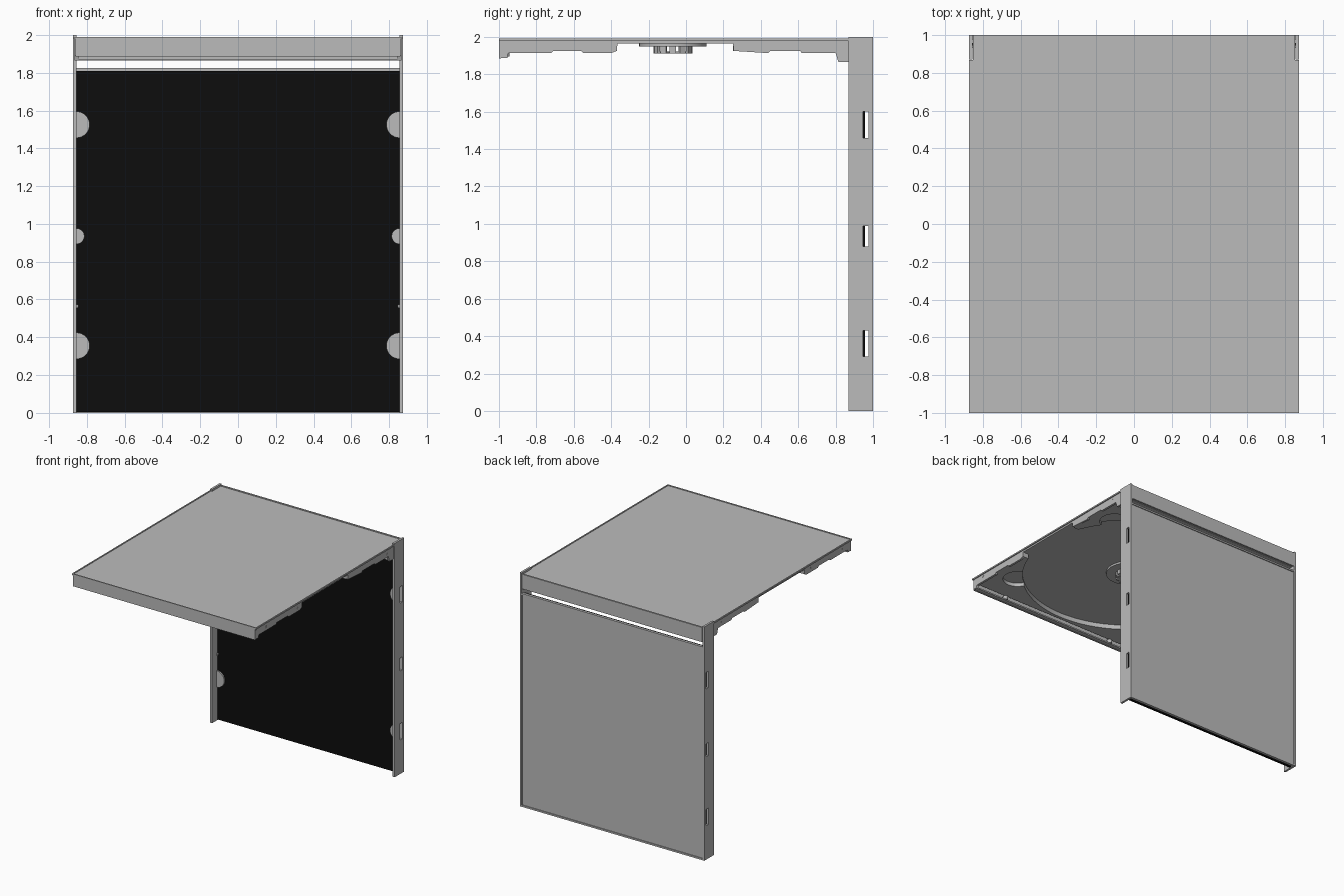
import bpy, bmesh, math
from mathutils import Matrix

if "Cube" in bpy.data.objects:
    bpy.data.objects.remove(bpy.data.objects["Cube"])


def material(name, value):
    m = bpy.data.materials.new(name)
    m.use_nodes = True
    col = (value, value, value, 1)
    m.diffuse_color = col
    m.node_tree.nodes["Principled BSDF"].inputs["Base Color"].default_value = col
    return m


GREY = material("light grey plastic", 0.5)
BLACK = material("black card", 0.004)


def make(name, bm, mat=GREY):
    bmesh.ops.recalc_face_normals(bm, faces=bm.faces[:])
    me = bpy.data.meshes.new(name)
    bm.to_mesh(me)
    bm.free()
    me.materials.append(mat)
    ob = bpy.data.objects.new(name, me)
    bpy.context.collection.objects.link(ob)
    return ob


def add_box(bm, x0, x1, y0, y1, z0, z1):
    mat = Matrix.Translation(((x0 + x1) / 2, (y0 + y1) / 2, (z0 + z1) / 2))
    mat = mat @ Matrix.Diagonal((x1 - x0, y1 - y0, z1 - z0, 1))
    bmesh.ops.create_cube(bm, size=1, matrix=mat)


def add_cyl(bm, center, r, depth, axis="Z", seg=32):
    rot = {"X": Matrix.Rotation(math.pi / 2, 4, "Y"),
           "Y": Matrix.Rotation(math.pi / 2, 4, "X"), "Z": Matrix()}[axis]
    bmesh.ops.create_cone(bm, cap_ends=True, segments=seg, radius1=r, radius2=r,
                          depth=depth, matrix=Matrix.Translation(center) @ rot)


def box(name, *dims, mat=GREY):
    bm = bmesh.new()
    add_box(bm, *dims)
    return make(name, bm, mat)


def extrude_x(name, profile, x0, x1):
    bm = bmesh.new()
    face = bm.faces.new([bm.verts.new((x0, y, z)) for y, z in profile])
    new = bmesh.ops.extrude_face_region(bm, geom=[face])["geom"]
    bmesh.ops.translate(bm, vec=(x1 - x0, 0, 0),
                        verts=[v for v in new if isinstance(v, bmesh.types.BMVert)])
    return make(name, bm)


def smooth(ob):
    bpy.ops.object.select_all(action="DESELECT")
    ob.select_set(True)
    bpy.context.view_layer.objects.active = ob
    bpy.ops.object.shade_smooth_by_angle(angle=math.radians(30))


def cut(ob, *cutters):
    bpy.context.view_layer.objects.active = ob
    for c in cutters:
        mod = ob.modifiers.new("cut", "BOOLEAN")
        mod.operation = "DIFFERENCE"
        mod.solver = "EXACT"
        mod.object = c
        bpy.ops.object.modifier_apply(modifier=mod.name)
    for c in cutters:
        bpy.data.objects.remove(c)


W = 0.873          # half width of the case
IN = 0.855         # inner half width
DISC_Y = -0.07     # disc centre

# --- Lid, standing at the back ---
box("lid_panel", -IN, IN, 0.977, 0.992, 0, 1.825)
box("lid_bottom_rim", -IN, IN, 0.977, 1, 0, 0.014)
box("lid_top_rim", -IN, IN, 0.977, 1, 1.811, 1.825)
box("booklet", -IN, IN, 0.945, 0.958, 0.004, 1.81, mat=BLACK)

for side, tag in ((1, "left"), (-1, "right")):
    xs = sorted((side * IN, side * W))
    wall = box("lid_wall_" + tag, *xs, 0.87, 1, 0, 2)
    bm = bmesh.new()
    for z, h in ((0.36, 0.07), (0.935, 0.055), (1.53, 0.07)):
        add_box(bm, side * W - 0.1, side * W + 0.1, 0.945, 0.976, z - h, z + h)
    cut(wall, make("slot_cutter", bm))

    # half-round tabs holding the booklet
    for z, r in ((0.355, 0.07), (0.935, 0.042), (1.525, 0.07), (0.565, 0.01)):
        bm = bmesh.new()
        add_cyl(bm, (side * IN, 0.939, z), r, 0.012, "Y")
        bmesh.ops.bisect_plane(bm, geom=bm.verts[:] + bm.edges[:] + bm.faces[:],
                               plane_co=(side * IN, 0, 0), plane_no=(side, 0, 0),
                               clear_outer=True)
        bmesh.ops.holes_fill(bm, edges=bm.edges[:])
        make("booklet_tab_" + tag, bm)

# --- Base, lying flat on top ---
box("base_panel", -W + 0.01, W - 0.01, -0.99, 0.868, 1.964, 1.985)
box("base_panel_rear", -IN + 0.002, IN - 0.002, 0.868, 0.99, 1.972, 1.985)
box("base_front_edge", -W, W, -1, -0.99, 1.978, 1.99)
box("base_rear_edge", -IN + 0.002, IN - 0.002, 0.985, 1, 1.978, 1.99)
box("base_front_lip", -0.86, 0.86, -1, -0.988, 1.885, 1.978)
box("base_front_lip_foot", -0.86, 0.86, -0.988, -0.955, 1.888, 1.9)
box("base_spine", -IN + 0.002, IN - 0.002, 0.985, 1, 1.865, 1.978)
box("tray_spine_strip", -IN + 0.002, IN - 0.002, 0.82, 0.975, 1.868, 1.972)

# side walls with a gap in the middle where the disc reaches the edge
FRONT_WALL = [(-0.988, 1.978), (-0.988, 1.89), (-0.96, 1.89), (-0.95, 1.913),
              (-0.72, 1.913), (-0.71, 1.925), (-0.56, 1.925), (-0.55, 1.913),
              (-0.4, 1.913), (-0.37, 1.925), (-0.365, 1.978)]
REAR_WALL = [(0.25, 1.978), (0.255, 1.925), (0.44, 1.913), (0.45, 1.925),
             (0.61, 1.925), (0.62, 1.913), (0.8, 1.913), (0.815, 1.865),
             (0.868, 1.865), (0.868, 1.978)]
for side, tag in ((1, "left"), (-1, "right")):
    x0, x1 = side * 0.845, side * 0.864
    for part, profile, holes in (("front", FRONT_WALL, (-0.865, -0.44)),
                                 ("rear", REAR_WALL, (0.77,))):
        wall = extrude_x(f"base_{part}_wall_{tag}", profile, x0, x1)
        bm = bmesh.new()
        for y in holes:
            add_cyl(bm, (side * W, y, 1.948), 0.014, 0.02, "X", 16)
        cut(wall, make("hole_cutter", bm))
    xs = sorted((side * (W - 0.01), side * W))
    box("base_side_edge_" + tag, *xs, -0.99, 0.868, 1.978, 1.99)

# --- Disc tray: raised corners around a round recess ---
tray = box("disc_tray", -0.845, 0.845, -0.955, 0.82, 1.925, 1.968)
bm = bmesh.new()
add_cyl(bm, (0, DISC_Y, 1.9), 0.86, 0.128, seg=96)
recess = make("recess_cutter", bm)
gap = box("gap_cutter", -1, 1, DISC_Y - 0.3, DISC_Y + 0.32, 1.8, 1.9645)
bm = bmesh.new()
for sx in (1, -1):
    for sy in (1, -1):
        add_cyl(bm, (sx * 0.66, DISC_Y + sy * 0.61, 1.9), 0.12, 0.11)
fingers = make("finger_cutter", bm)
cut(tray, recess, gap, fingers)
smooth(tray)

# small stops along the front of the tray
for x in (-0.55, 0.55):
    bm = bmesh.new()
    add_cyl(bm, (x, -0.965, 1.91), 0.022, 0.03, seg=16)
    make("front_stop", bm)

# --- Hub ---
bm = bmesh.new()
add_cyl(bm, (0, DISC_Y, 1.957), 0.18, 0.018, seg=48)
hub = make("hub_plate", bm)
bm = bmesh.new()
add_cyl(bm, (0, DISC_Y, 1.94), 0.045, 0.1, seg=24)
cut(hub, make("hub_hole_cutter", bm))
smooth(hub)

bm = bmesh.new()
TEETH = 12
for i in range(TEETH):
    turn = Matrix.Translation((0, DISC_Y, 0)) @ Matrix.Rotation(math.tau * i / TEETH, 4, "Z")
    old = set(bm.verts)
    add_box(bm, 0.05, 0.104, -0.017, 0.017, 1.912, 1.922)
    add_box(bm, 0.09, 0.104, -0.017, 0.017, 1.922, 1.95)
    bmesh.ops.transform(bm, matrix=turn, verts=[v for v in bm.verts if v not in old])
make("hub_teeth", bm)
